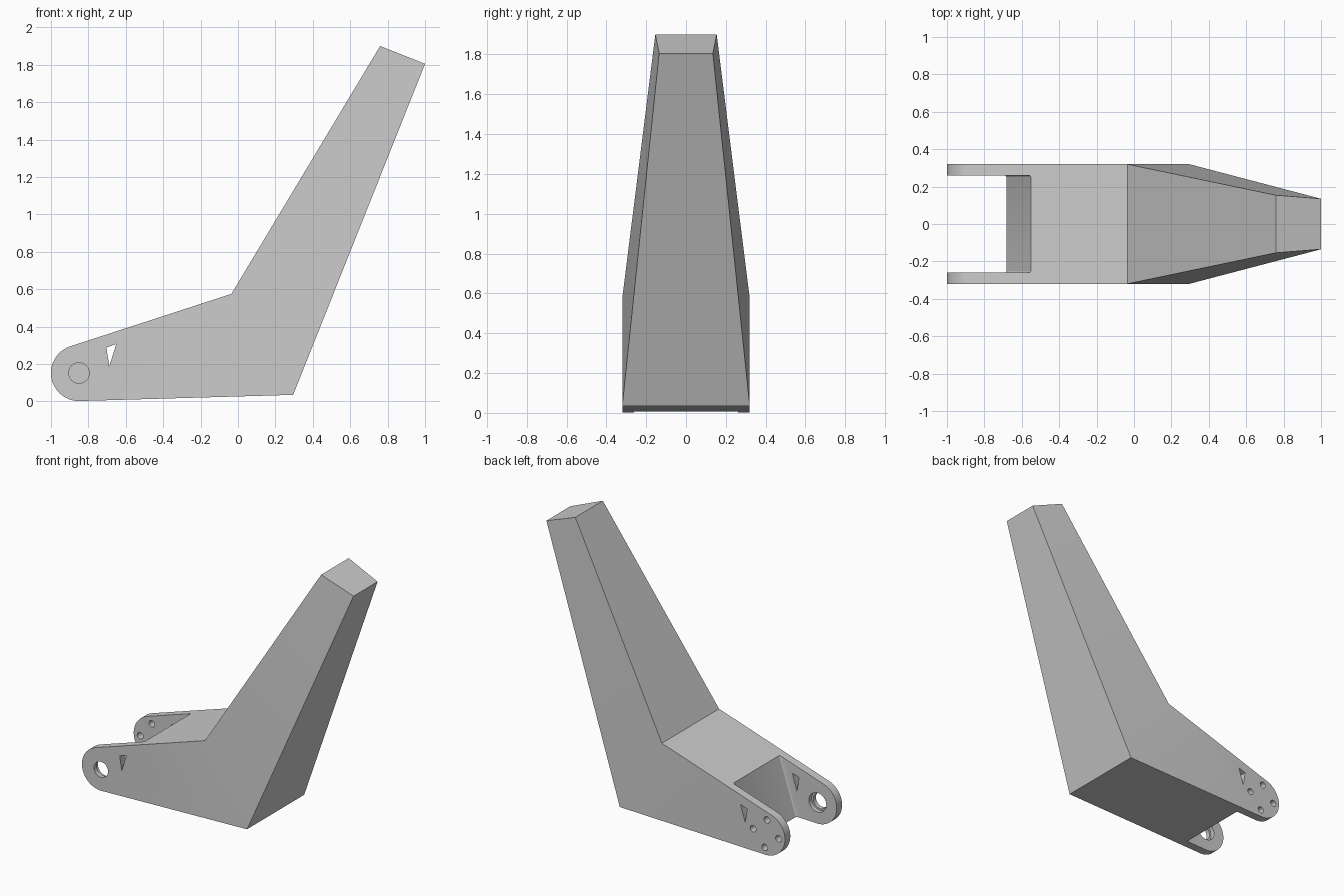
import bpy, bmesh
from math import cos, sin, radians, pi

cube = bpy.data.objects.get("Cube")
if cube:
    bpy.data.objects.remove(cube, do_unlink=True)

grey = bpy.data.materials.new("plain grey")
grey.use_nodes = True
colour = (0.6, 0.6, 0.6, 1)
grey.diffuse_color = colour
grey.node_tree.nodes["Principled BSDF"].inputs["Base Color"].default_value = colour

HALF = 0.32            # half width of the fork
INNER = 0.26           # half width of the slot between the plates
PIVOT = (-0.85, 0.152)
R_END = 0.15


def arc(centre, r, a0, a1, n):
    return [(centre[0] + r * cos(radians(a0 + (a1 - a0) * i / n)),
             centre[1] + r * sin(radians(a0 + (a1 - a0) * i / n))) for i in range(n + 1)]


def circle(centre, r, n=32):
    return arc(centre, r, 0, 360, n)[:-1]


def finish(bm, name):
    bmesh.ops.recalc_face_normals(bm, faces=bm.faces)
    mesh = bpy.data.meshes.new(name)
    bm.to_mesh(mesh)
    bm.free()
    mesh.materials.append(grey)
    obj = bpy.data.objects.new(name, mesh)
    bpy.context.collection.objects.link(obj)
    return obj


def add_prism(bm, points, y0, y1):
    """Extrude an x-z outline from y0 to y1."""
    a = [bm.verts.new((x, y0, z)) for x, z in points]
    b = [bm.verts.new((x, y1, z)) for x, z in points]
    bm.faces.new(a)
    bm.faces.new(b[::-1])
    for i in range(len(a)):
        j = (i + 1) % len(a)
        bm.faces.new((a[i], b[i], b[j], a[j]))


def cutter(name, points, y0, y1):
    bm = bmesh.new()
    add_prism(bm, points, y0, y1)
    return finish(bm, name)


# Bracket: rounded fork, then the arm tapering in width towards its tip
outline = [(x, z, HALF) for x, z in arc(PIVOT, R_END, 108, 272, 40)]
outline += [(0.295, 0.035, HALF), (1.0, 1.805, 0.135), (0.76, 1.9, 0.154), (-0.035, 0.575, HALF)]
bm = bmesh.new()
sides = [[bm.verts.new((x, s * w, z)) for x, z, w in outline] for s in (-1, 1)]
for ring in sides:
    bm.faces.new(ring[:-3] + ring[-1:])     # fork cheek
    bm.faces.new(ring[-4:])                 # arm cheek
front, back = sides
for i in range(len(front)):
    j = (i + 1) % len(front)
    bm.faces.new((front[i], back[i], back[j], front[j]))
bracket = finish(bm, "angled_bracket")

# Slot between the fork plates, with a slanted inner wall and eased corners
bm = bmesh.new()
add_prism(bm, [(-1.2, -0.1), (-0.718, -0.1), (-0.518, 0.51), (-1.2, 0.51)], -INNER, INNER)
wall = [e for e in bm.edges
        if all(v.co.x > -1 for v in e.verts) and abs(e.verts[0].co.y - e.verts[1].co.y) < 0.01]
bmesh.ops.bevel(bm, geom=wall, offset=0.01, segments=4, profile=0.5, affect='EDGES')
cutters = [finish(bm, "slot_cutter")]

# Triangular window through both plates
cutters.append(cutter("window_cutter", [(-0.704, 0.288), (-0.688, 0.188), (-0.651, 0.307)], -0.5, 0.5))

# Stepped pivot hole in the front plate
cutters.append(cutter("pivot_cutter", circle(PIVOT, 0.055), -0.5, -0.1))
cutters.append(cutter("step_cutter", circle(PIVOT, 0.068), -0.29, -0.1))

# Ring of four screw holes in the back plate
for k in range(4):
    a = radians(5) + k * pi / 2
    centre = (PIVOT[0] + 0.1 * cos(a), PIVOT[1] + 0.1 * sin(a))
    cutters.append(cutter("screw_cutter", circle(centre, 0.023, 20), 0.1, 0.5))

for c in cutters:
    c.hide_render = True
    mod = bracket.modifiers.new(c.name, 'BOOLEAN')
    mod.operation = 'DIFFERENCE'
    mod.solver = 'EXACT'
    mod.object = c

# Bake the cuts and drop the cutters
bpy.context.view_layer.update()
evaluated = bracket.evaluated_get(bpy.context.evaluated_depsgraph_get())
baked = bpy.data.meshes.new_from_object(evaluated)
bracket.modifiers.clear()
bracket.data = baked
for c in cutters:
    bpy.data.objects.remove(c, do_unlink=True)

bpy.ops.object.select_all(action='DESELECT')
bracket.select_set(True)
bpy.context.view_layer.objects.active = bracket
bpy.ops.object.shade_smooth_by_angle(angle=radians(30))
